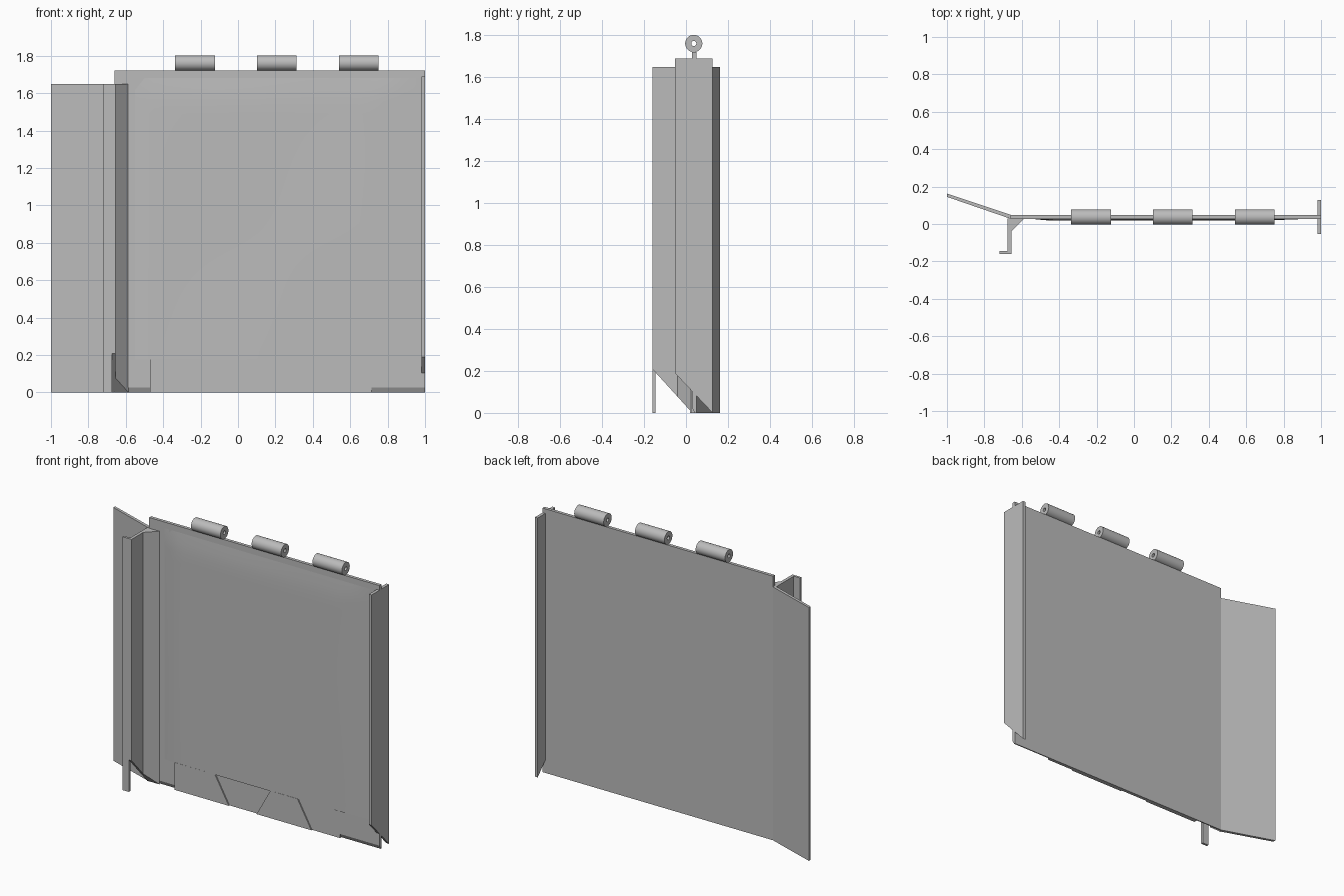
import bpy, bmesh, math
from mathutils import Vector

if "Cube" in bpy.data.objects:
    bpy.data.objects.remove(bpy.data.objects["Cube"], do_unlink=True)

grey = bpy.data.materials.new("plain_grey")
grey.use_nodes = True
colour = (0.5, 0.5, 0.5, 1)
grey.diffuse_color = colour
grey.node_tree.nodes["Principled BSDF"].inputs["Base Color"].default_value = colour


def finish(name, bm, smooth=False):
    bmesh.ops.recalc_face_normals(bm, faces=bm.faces)
    mesh = bpy.data.meshes.new(name)
    bm.to_mesh(mesh)
    bm.free()
    mesh.materials.append(grey)
    obj = bpy.data.objects.new(name, mesh)
    bpy.context.collection.objects.link(obj)
    if smooth:
        bpy.ops.object.select_all(action='DESELECT')
        obj.select_set(True)
        bpy.context.view_layer.objects.active = obj
        bpy.ops.object.shade_smooth_by_angle(angle=math.radians(35))
    return obj


def prism(name, points, shift):
    """Extrude a flat outline along a vector."""
    bm = bmesh.new()
    face = bm.faces.new([bm.verts.new(p) for p in points])
    new = bmesh.ops.extrude_face_region(bm, geom=[face])["geom"]
    verts = [v for v in new if isinstance(v, bmesh.types.BMVert)]
    bmesh.ops.translate(bm, verts=verts, vec=Vector(shift))
    return finish(name, bm)


def upright(name, outline, top, foot=None, slope=0):
    """Vertical prism from a plan outline, with an optional raked bottom."""
    obj = prism(name, [(x, y, 0) for x, y in outline], (0, 0, top))
    if foot is not None:
        for v in obj.data.vertices:
            if v.co.z < top / 2:
                v.co.z = max(0, (foot - v.co.y) * slope)
    return obj


def rect(x0, x1, y0, y1):
    return [(x0, y0), (x1, y0), (x1, y1), (x0, y1)]


FRONT, BACK, SKIN = 0.028, 0.049, 0.019
POST_TOP = 1.65

# Main panel with a chamfered lower front edge
profile = [(FRONT, 0.026), (FRONT, 1.72), (BACK, 1.72), (BACK, 0), (0.042, 0)]
prism("main_panel", [(-0.66, y, z) for y, z in profile], (1.66, 0, 0))
upright("lower_backing", rect(-0.47, 0.715, 0.027, 0.045), 0.178)

# Angled side wing
upright("side_wing", [(-0.66, FRONT), (-0.66, BACK), (-1, 0.163), (-1, 0.145)], POST_TOP)

# Z-shaped post: web, fillet and outer lip
upright("post_web", rect(-0.675, -0.655, -0.16, 0.03), POST_TOP, 0.03, 1.1)
upright("post_fillet", [(-0.655, -0.04), (-0.585, 0.03), (-0.655, 0.03)], POST_TOP, 0.03, 1.1)
upright("post_lip", rect(-0.72, -0.675, -0.16, -0.145), POST_TOP)

# End flange across the other edge
upright("end_flange", rect(0.98, 1.0, -0.053, 0.127), 1.69, 0.127, 1.055)

# Slightly bulged front skin, fading out at the sides and top
bm = bmesh.new()
cols, rows = 30, 24
grid = []
for j in range(-1, rows + 1):
    z = 0.176 + max(j, 0) / rows * 1.504
    line = []
    for i in range(cols + 1):
        x = -0.55 + 1.5 * i / cols
        fade = min(1, (x + 0.55) / 0.08, (0.95 - x) / 0.23, (1.68 - z) / 0.1)
        wave = 0.9 + 0.1 * math.sin(5 * x + 2) * math.cos(4 * z)
        y = 0.03 if j < 0 else FRONT - (FRONT - SKIN) * fade * wave
        line.append(bm.verts.new((x, y, z)))
    grid.append(line)
for a, b in zip(grid, grid[1:]):
    for i in range(cols):
        bm.faces.new((a[i], a[i + 1], b[i + 1], b[i]))
skin = finish("front_skin", bm, True)
if sum(p.normal.y for p in skin.data.polygons) > 0:
    skin.data.flip_normals()

# Lower skin tongues, leaving tapered recesses between them
tongues = [[(-0.47, 0), (-0.08, 0), (-0.18, 0.178), (-0.47, 0.178)],
           [(0.12, 0), (0.515, 0), (0.415, 0.178), (0.22, 0.178)]]
for n, outline in enumerate(tongues):
    prism(f"skin_tongue_{n + 1}", [(x, SKIN, z) for x, z in outline], (0, 0.015, 0))

# Hinge tubes along the top edge
for n, x in enumerate((-0.23, 0.207, 0.645)):
    bm = bmesh.new()
    ring = [bm.verts.new((x + sx * 0.106, 0.037, 1.761 + r))
            for sx, r in ((-1, 0.012), (1, 0.012), (1, 0.041), (-1, 0.041))]
    edges = [bm.edges.new((ring[k], ring[(k + 1) % 4])) for k in range(4)]
    bmesh.ops.spin(bm, geom=ring + edges, cent=(x, 0.037, 1.761), axis=(1, 0, 0),
                   angle=math.tau, steps=32)
    bmesh.ops.remove_doubles(bm, verts=bm.verts, dist=0.0005)
    finish(f"hinge_tube_{n + 1}", bm, True)
